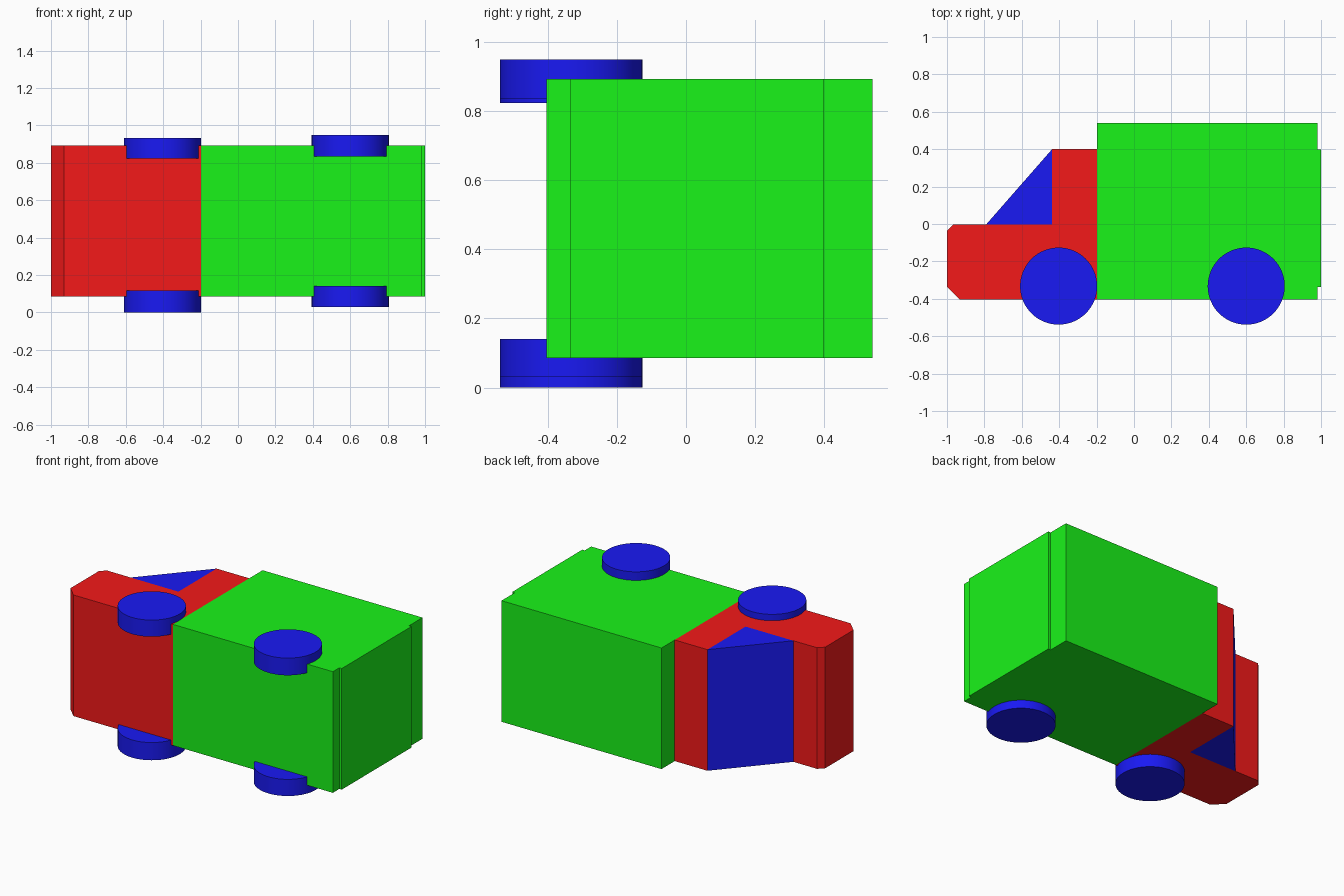
import bpy, bmesh

if "Cube" in bpy.data.objects:
    bpy.data.objects.remove(bpy.data.objects["Cube"])

Z0, Z1 = 0.085, 0.892  # thickness range of the body


def material(name, rgb):
    m = bpy.data.materials.new(name)
    m.diffuse_color = (*rgb, 1)
    m.use_nodes = True
    m.node_tree.nodes["Principled BSDF"].inputs["Base Color"].default_value = m.diffuse_color
    return m


RED = material("red", (0.9, 0.01, 0.01))
GREEN = material("green", (0.01, 0.9, 0.01))
BLUE = material("blue", (0.01, 0.01, 0.9))


def extrude_profile(name, points, mat):
    bm = bmesh.new()
    face = bm.faces.new([bm.verts.new((x, y, Z0)) for x, y in points])
    ext = bmesh.ops.extrude_face_region(bm, geom=[face], use_keep_orig=True)
    top = [v for v in ext["geom"] if isinstance(v, bmesh.types.BMVert)]
    bmesh.ops.translate(bm, verts=top, vec=(0, 0, Z1 - Z0))
    bmesh.ops.recalc_face_normals(bm, faces=bm.faces[:])
    mesh = bpy.data.meshes.new(name)
    bm.to_mesh(mesh)
    bm.free()
    mesh.materials.append(mat)
    ob = bpy.data.objects.new(name, mesh)
    bpy.context.collection.objects.link(ob)
    return ob


def wheel(name, x, z0, z1):
    bpy.ops.mesh.primitive_cylinder_add(
        vertices=64, radius=0.206, depth=z1 - z0, location=(x, -0.332, (z0 + z1) / 2))
    ob = bpy.context.object
    ob.name = name
    ob.data.materials.append(BLUE)
    bpy.ops.object.shade_smooth_by_angle()


# Cab with bevelled nose
extrude_profile("cab", [
    (-0.197, -0.404), (-0.197, 0.4), (-0.438, 0.4), (-0.438, -0.002), (-0.79, -0.002),
    (-0.965, -0.002), (-1, -0.037), (-1, -0.335), (-0.93, -0.404)], RED)

# Sloped windscreen wedge
extrude_profile("windscreen", [(-0.79, -0.002), (-0.438, -0.002), (-0.438, 0.4)], BLUE)

# Cargo box with raised rear door
extrude_profile("cargo_box", [
    (-0.197, -0.404), (0.982, -0.404), (0.982, -0.336), (1, -0.336),
    (1, 0.398), (0.982, 0.398), (0.982, 0.54), (-0.197, 0.54)], GREEN)

# Wheels
for axle, x, spans in (("front", -0.403, ((0, 0.118), (0.823, 0.934))),
                       ("rear", 0.6, ((0.03, 0.141), (0.834, 0.949)))):
    for side, (a, b) in zip(("lower", "upper"), spans):
        wheel(f"{axle}_{side}_wheel", x, a, b)
